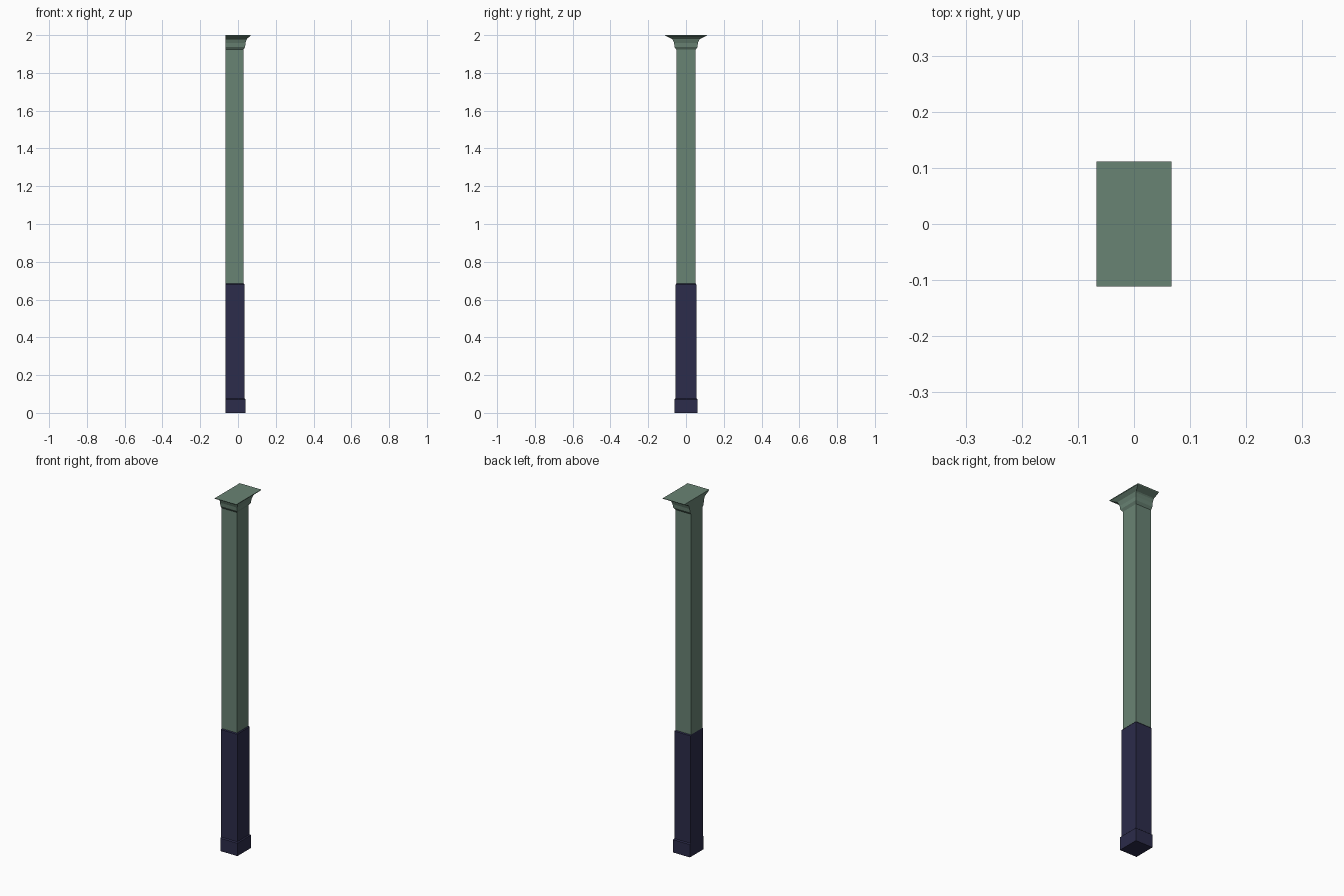
import bpy
import bmesh

cube = bpy.data.objects.get("Cube")
if cube:
    bpy.data.objects.remove(cube, do_unlink=True)

BACK = -0.067  # flat wall side shared by every part


def make_material(name, rgb):
    mat = bpy.data.materials.new(name)
    mat.use_nodes = True
    color = (*rgb, 1.0)
    mat.diffuse_color = color
    mat.node_tree.nodes["Principled BSDF"].inputs["Base Color"].default_value = color
    return mat


def stack(name, mat, profile):
    """Rectangular rings (height, front x, half width) joined into a closed solid."""
    bm = bmesh.new()
    rings = []
    for z, x, w in profile:
        corners = ((BACK, -w), (x, -w), (x, w), (BACK, w))
        rings.append([bm.verts.new((cx, cy, z)) for cx, cy in corners])
    for low, high in zip(rings, rings[1:]):
        for i in range(4):
            j = (i + 1) % 4
            bm.faces.new((low[i], low[j], high[j], high[i]))
    bm.faces.new(rings[0][::-1])
    bm.faces.new(rings[-1])
    bmesh.ops.recalc_face_normals(bm, faces=bm.faces)
    mesh = bpy.data.meshes.new(name)
    bm.to_mesh(mesh)
    bm.free()
    mesh.materials.append(mat)
    obj = bpy.data.objects.new(name, mesh)
    bpy.context.collection.objects.link(obj)
    return obj


green = make_material("sage green", (0.141, 0.227, 0.174))
navy = make_material("dark navy", (0.025, 0.025, 0.069))

# Plinth and lower cladding
stack("plinth", navy, [(0, 0.039, 0.061), (0.072, 0.039, 0.061), (0.077, 0.034, 0.055)])
stack("lower_cladding", navy, [(0.077, 0.034, 0.055), (0.68, 0.034, 0.055), (0.685, 0.03, 0.051)])

# Upper shaft
stack("shaft", green, [(0.685, 0.029, 0.051), (1.923, 0.029, 0.051)])

# Moulded capital flaring out to a thin top edge
stack("capital", green, [
    (1.923, 0.029, 0.051),
    (1.937, 0.038, 0.061),
    (1.957, 0.039, 0.063),
    (1.974, 0.045, 0.069),
    (1.980, 0.047, 0.074),
    (1.996, 0.066, 0.108),
    (2.0, 0.067, 0.111),
])
